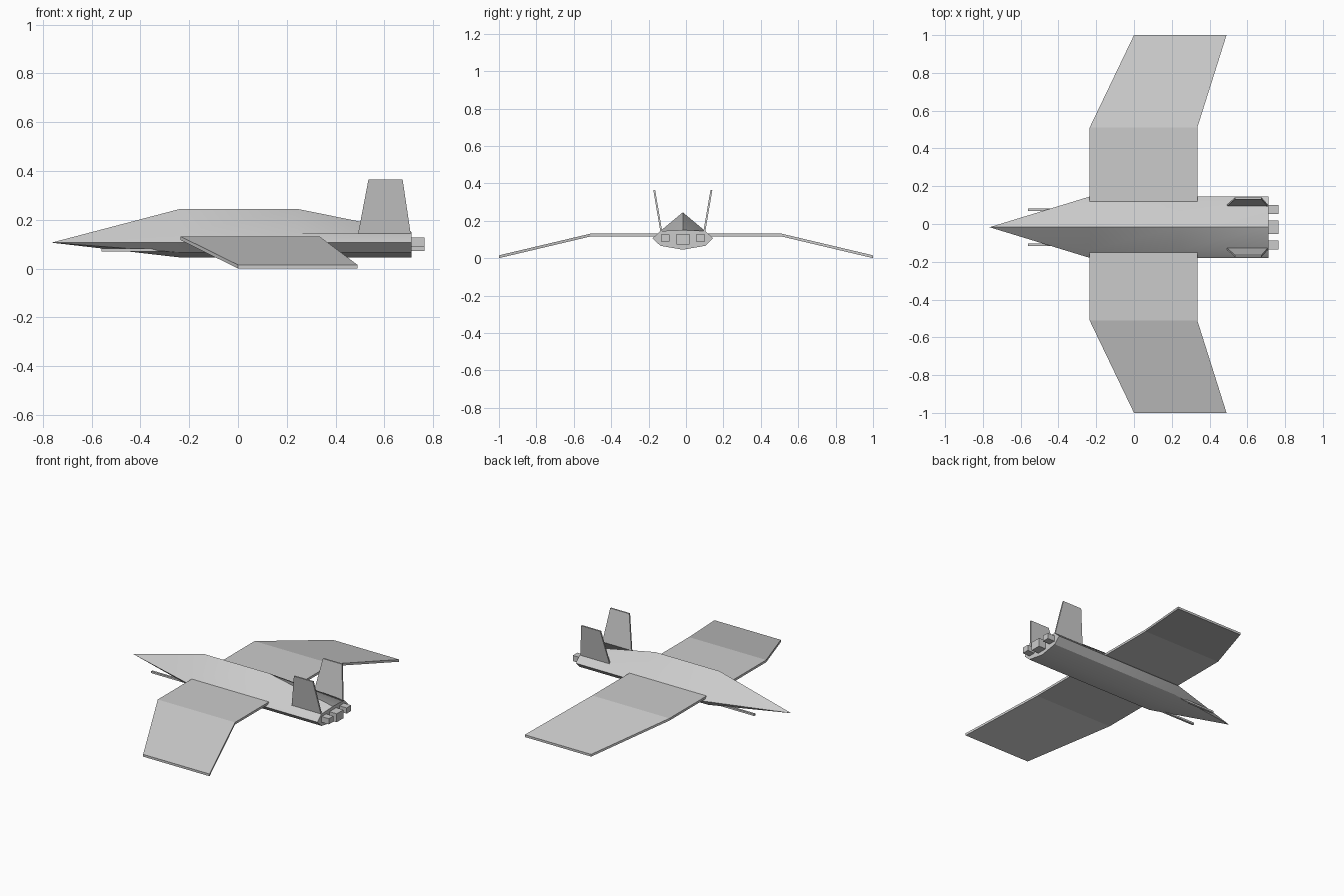
import bpy, bmesh, math

if "Cube" in bpy.data.objects:
    bpy.data.objects.remove(bpy.data.objects["Cube"], do_unlink=True)

grey = bpy.data.materials.new("hull grey")
grey.use_nodes = True
colour = (0.6, 0.6, 0.6, 1)
grey.diffuse_color = colour
grey.node_tree.nodes["Principled BSDF"].inputs["Base Color"].default_value = colour

MID = -0.017  # hull centreline


def loft(name, rings, smooth=False):
    """Skin a row of equal closed rings and cap both ends."""
    bm = bmesh.new()
    loops = [[bm.verts.new(p) for p in ring] for ring in rings]
    n = len(loops[0])
    for a, b in zip(loops, loops[1:]):
        for i in range(n):
            j = (i + 1) % n
            bm.faces.new((a[i], a[j], b[j], b[i]))
    bm.faces.new(loops[0])
    bm.faces.new(loops[-1])
    bmesh.ops.remove_doubles(bm, verts=bm.verts, dist=0.0005)
    bmesh.ops.recalc_face_normals(bm, faces=bm.faces)
    mesh = bpy.data.meshes.new(name)
    bm.to_mesh(mesh)
    bm.free()
    obj = bpy.data.objects.new(name, mesh)
    bpy.context.collection.objects.link(obj)
    mesh.materials.append(grey)
    if smooth:
        bpy.ops.object.select_all(action="DESELECT")
        obj.select_set(True)
        bpy.context.view_layer.objects.active = obj
        bpy.ops.object.shade_smooth_by_angle(angle=math.radians(30))
    return obj


def box(name, x0, x1, y, z, width, height):
    corners = [(-1, -1), (1, -1), (1, 1), (-1, 1)]
    return loft(name, [[(x, y + a * width / 2, z + b * height / 2)
                        for a, b in corners] for x in (x0, x1)])


# Hull: pointed nose, ridged body, ridge sloping down to the tail
def hull_ring(x, ridge):
    half = [(0.12, 0.145), (0.162, 0.106), (0.12, 0.066)]
    pts = [(0, ridge)] + half + [(0, 0.045)] + [(-y, z) for y, z in half[::-1]]
    return [(x, MID + y, z) for y, z in pts]


nose = [(-0.765, MID, 0.106)] * 8
loft("hull", [nose, hull_ring(-0.235, 0.245), hull_ring(0.24, 0.245),
              hull_ring(0.712, 0.15)], smooth=True)

for side, label in ((1, "left_side"), (-1, "right_side")):
    # Wing: flat inner panel, swept and drooping outer panel
    stations = [(0.02, -0.235, 0.335, 0.131), (0.51, -0.235, 0.335, 0.131),
                (1.0, 0.0, 0.49, 0.015)]
    loft("wing_" + label, [[(x0, side * y, z), (x1, side * y, z),
                            (x1, side * y, z - 0.015), (x0, side * y, z - 0.015)]
                           for y, x0, x1, z in stations])

    # Tail fin: tapered plate leaning outward
    fin = [(0.113, 0.49, 0.71, 0.13), (0.153, 0.535, 0.675, 0.365)]
    loft("tail_fin_" + label, [[(x, MID + side * (y + t), z)
                                for x, t in ((x0, -0.005), (x1, -0.005),
                                             (x1, 0.005), (x0, 0.005))]
                               for y, x0, x1, z in fin])

    # Slim gun barrel and outer engine nozzle
    box("gun_" + label, -0.56, -0.2, MID + side * 0.092, 0.076, 0.014, 0.012)
    box("nozzle_" + label, 0.68, 0.765, MID + side * 0.094, 0.108, 0.047, 0.038)

box("nozzle_centre", 0.68, 0.765, MID, 0.1, 0.07, 0.056)
